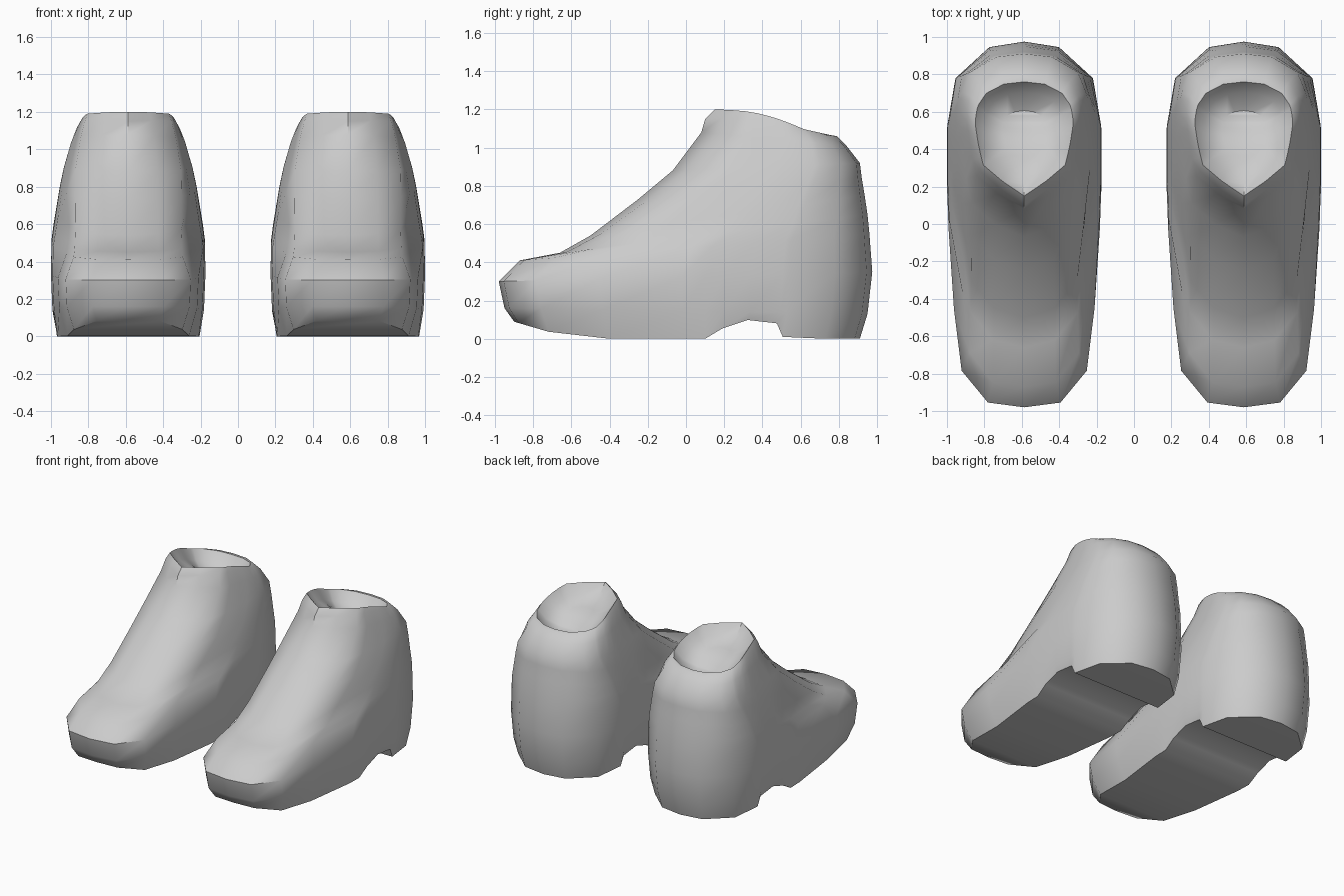
import bpy, bmesh, math

cube = bpy.data.objects.get("Cube")
if cube:
    bpy.data.objects.remove(cube)

grey = bpy.data.materials.new("plain_grey")
grey.use_nodes = True
grey.diffuse_color = (0.6, 0.6, 0.6, 1)
grey.node_tree.nodes["Principled BSDF"].inputs["Base Color"].default_value = (0.6, 0.6, 0.6, 1)

# Half outline of a foot seen from above: (width fraction, length fraction), toe to heel
PLAN = [(0, 0), (.47, .013), (.81, .1), (.91, .27), (.98, .49), (.99, .553), (1, .603),
        (1, .676), (1, .76), (.99, .777), (.89, .9), (.45, .985), (0, 1)]
# Same points for the pointed ankle opening
ANKLE = [(0, 0), (.45, .13), (.84, .27), (.9, .37), (.95, .47), (.98, .553), (1, .61),
         (1, .68), (.97, .76), (.94, .8), (.78, .9), (.42, .98), (0, 1)]
# Rings upward: front y, front z, back y, back z, half width, ankle blend, front narrowing
RINGS = [(-.90, .09, .91, 0, .385, 0, .93),
         (-.95, .16, .95, .13, .405, 0, 1),
         (-.98, .30, .975, .35, .413, 0, 1),
         (-.87, .41, .96, .55, .41, 0, .88),
         (-.66, .45, .95, .65, .40, .1, .88),
         (-.50, .54, .935, .75, .385, .2, .9),
         (-.25, .73, .92, .84, .365, .35, .95),
         (-.07, .88, .91, .92, .343, .5, 1),
         (.08, 1.08, .84, 1.01, .305, .8, 1),
         (.10, 1.15, .79, 1.06, .275, .95, 1),
         (.15, 1.20, .76, 1.065, .26, 1, 1)]
# Underside height along the foot: ball, arch and heel
SOLE = [(-.9, .09), (-.75, .04), (-.4, 0), (.11, 0), (.2, .06), (.33, .1),
        (.48, .08), (.51, 0), (.95, 0)]


def sole_height(y):
    for (y0, z0), (y1, z1) in zip(SOLE, SOLE[1:]):
        if y <= y1:
            return z0 + (z1 - z0) * max(0, (y - y0) / (y1 - y0))
    return 0


def half_ring(index):
    yf, zf, yb, zb, width, blend, narrow = RINGS[index]
    points = []
    for (px, pt), (ax, at) in zip(PLAN, ANKLE):
        t = pt + (at - pt) * blend
        x = width * (px + (ax - px) * blend)
        if t < .3:
            x *= narrow
        y = yf + (yb - yf) * t
        z = sole_height(y) if index == 0 else zf + (zb - zf) * t
        if index > 8:
            z += .03 * math.sin(math.pi * min(1, t * 1.3))   # raised sides of the opening
        points.append((x, y, z))
    return points


def full_ring(bm, half):
    right = [(-x, y, z) for x, y, z in half[-2:0:-1]]
    return [bm.verts.new(p) for p in half + right]


def bridge(bm, low, high):
    n = len(low)
    for i in range(n):
        j = (i + 1) % n
        bm.faces.new((low[i], low[j], high[j], high[i]))


def cap(bm, ring):
    # strips across from one side to the other
    n = len(ring)
    bm.faces.new((ring[0], ring[1], ring[-1]))
    for i in range(1, n // 2 - 1):
        bm.faces.new((ring[i], ring[i + 1], ring[n - i - 1], ring[n - i]))
    bm.faces.new((ring[n // 2 - 1], ring[n // 2], ring[n // 2 + 1]))


def build_shoe(name, centre_x):
    bm = bmesh.new()
    rings = [full_ring(bm, half_ring(i)) for i in range(len(RINGS))]
    # shallow hollow inside the opening
    rim = half_ring(len(RINGS) - 1)
    for scale, depth in ((.8, .07), (.45, .12)):
        rings.append(full_ring(bm, [(x * scale, .48 + (y - .48) * scale, z - depth)
                                    for x, y, z in rim]))
    for low, high in zip(rings, rings[1:]):
        bridge(bm, low, high)
    cap(bm, rings[0])
    cap(bm, rings[-1])
    bmesh.ops.recalc_face_normals(bm, faces=bm.faces)
    mesh = bpy.data.meshes.new(name)
    bm.to_mesh(mesh)
    bm.free()
    mesh.materials.append(grey)
    shoe = bpy.data.objects.new(name, mesh)
    shoe.location.x = centre_x
    bpy.context.collection.objects.link(shoe)
    bpy.ops.object.select_all(action='DESELECT')
    shoe.select_set(True)
    bpy.context.view_layer.objects.active = shoe
    bpy.ops.object.shade_smooth_by_angle(angle=math.radians(45))


for name, x in (("left_shoe", .587), ("right_shoe", -.587)):
    build_shoe(name, x)
